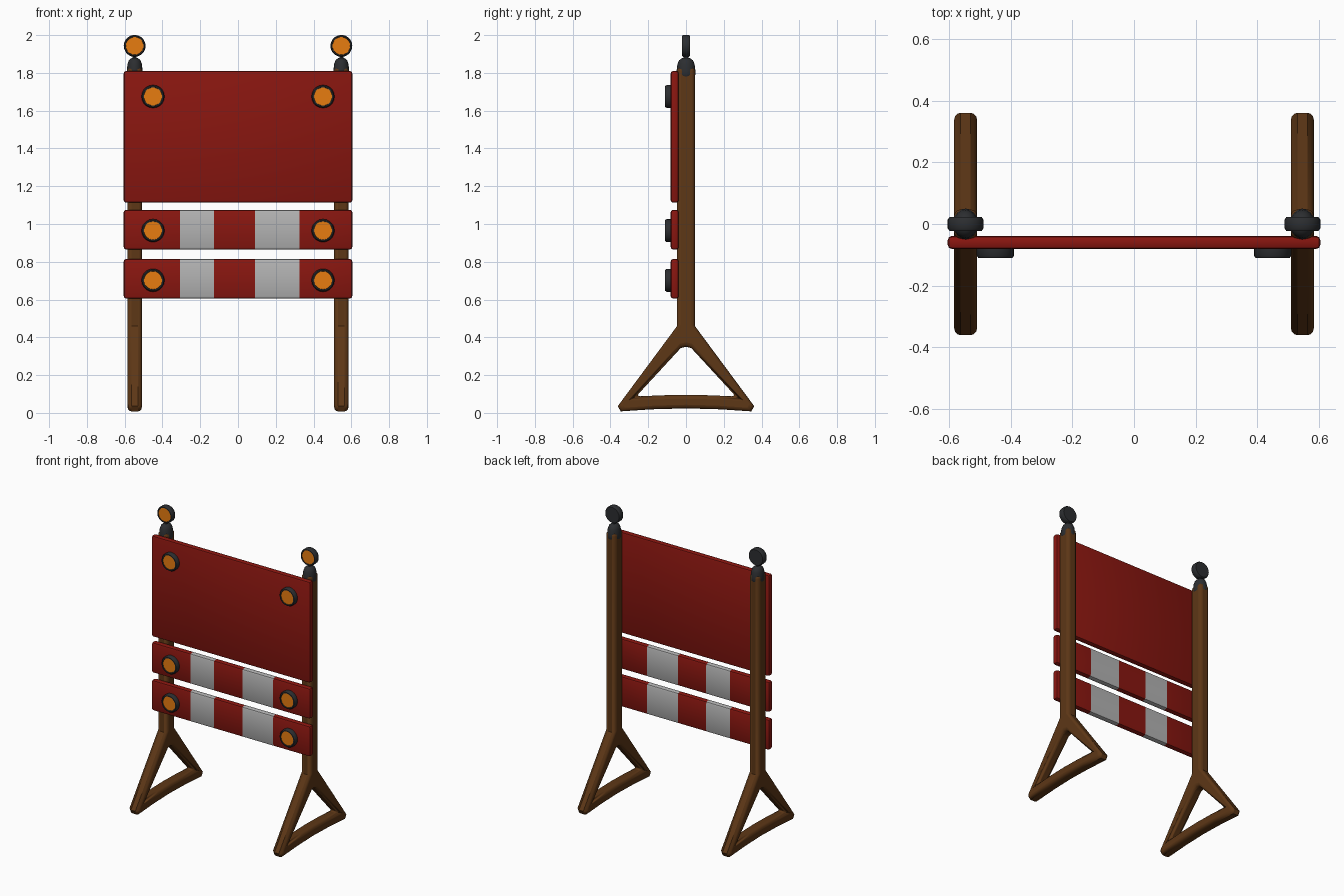
import bpy, bmesh, math
from mathutils import Vector

if "Cube" in bpy.data.objects:
    bpy.data.objects.remove(bpy.data.objects["Cube"])


def material(name, rgb):
    m = bpy.data.materials.new(name)
    m.diffuse_color = (*rgb, 1)
    m.use_nodes = True
    m.node_tree.nodes["Principled BSDF"].inputs["Base Color"].default_value = m.diffuse_color
    return m


RED = material("red_paint", (0.25, 0.008, 0.005))
WHITE = material("white_paint", (0.45, 0.45, 0.45))
WOOD = material("brown_wood", (0.11, 0.038, 0.008))
DARK = material("dark_plastic", (0.025, 0.027, 0.03))
ORANGE = material("orange_lens", (0.8, 0.2, 0.005))


def finish(name, bm, mats, angle=40):
    bmesh.ops.recalc_face_normals(bm, faces=bm.faces)
    me = bpy.data.meshes.new(name)
    bm.to_mesh(me)
    bm.free()
    ob = bpy.data.objects.new(name, me)
    bpy.context.collection.objects.link(ob)
    for m in mats:
        me.materials.append(m)
    bpy.ops.object.select_all(action='DESELECT')
    ob.select_set(True)
    bpy.context.view_layer.objects.active = ob
    bpy.ops.object.shade_smooth_by_angle(angle=math.radians(angle))
    return ob


def board(name, z0, z1, stripes=()):
    """Board with softened edges; stripes are the x ranges painted white."""
    bm = bmesh.new()
    bmesh.ops.create_cube(bm, size=1)
    for v in bm.verts:
        v.co = Vector((v.co.x * 1.21, -0.06 + v.co.y * 0.042, (z0 + z1) / 2 + v.co.z * (z1 - z0)))
    bmesh.ops.bevel(bm, geom=bm.edges[:], offset=0.013, segments=2, profile=0.5, affect='EDGES')
    for x in [x for s in stripes for x in s]:
        bmesh.ops.bisect_plane(bm, geom=bm.verts[:] + bm.edges[:] + bm.faces[:],
                               plane_co=(x, 0, 0), plane_no=(1, 0, 0))
    for f in bm.faces:
        x = f.calc_center_median().x
        f.material_index = int(any(a < x < b for a, b in stripes))
    finish(name, bm, [RED, WHITE])


def lathe(name, profile, loc, axis='Z', sx=1, sy=1, lens=0, n=20):
    """Spin (radius, height) points; the first `lens` rings of faces are orange."""
    bm = bmesh.new()
    rings = []
    for r, h in profile:
        ring = []
        for i in range(n if r else 1):
            a = 2 * math.pi * i / n
            u, w = r * math.cos(a) * sx, r * math.sin(a) * sy
            p = (u, w, h) if axis == 'Z' else (u, h, w)
            ring.append(bm.verts.new(Vector(p) + Vector(loc)))
        rings.append(ring)
    for k, (a, b) in enumerate(zip(rings, rings[1:])):
        for i in range(n):
            j = (i + 1) % n
            vs = [a[i % len(a)], a[j % len(a)], b[j % len(b)], b[i % len(b)]]
            f = bm.faces.new(list(dict.fromkeys(vs)))
            f.material_index = int(k < lens)
    finish(name, bm, [DARK, ORANGE])


def post(name, x):
    """Post and triangular foot: a side profile of quads given thickness and rounded."""
    outer = [(0, .46), (.047, .46), (.361, .036), (.346, .008), (.18, .019), (0, .024)]
    inner = [(0, .35), (.028, .343), (.264, .087), (.264, .087), (.13, .093), (0, .096)]
    bm = bmesh.new()
    cache = {}

    def vert(y, z):
        return cache.setdefault((y, z), None) or cache.update({(y, z): bm.verts.new((x - 0.0375, y, z))}) or cache[(y, z)]

    for s in (1, -1):
        quads = [(outer[i], outer[i + 1], inner[i + 1], inner[i]) for i in range(5)]
        quads.append(((0, 1.83), (.047, 1.83), (.047, .46), (0, .46)))
        for q in quads:
            bm.faces.new(list(dict.fromkeys(vert(s * y if y else 0, z) for y, z in q)))
    bmesh.ops.recalc_face_normals(bm, faces=bm.faces)
    ext = bmesh.ops.extrude_face_region(bm, geom=bm.faces[:], use_keep_orig=True)
    for v in ext["geom"]:
        if isinstance(v, bmesh.types.BMVert):
            v.co.x += 0.075
    ob = finish(name, bm, [WOOD], 35)
    b = ob.modifiers.new("rounding", 'BEVEL')
    b.width, b.segments, b.limit_method = 0.021, 3, 'ANGLE'
    b.angle_limit = math.radians(70)
    b.use_clamp_overlap = False


# Boards
board("sign_panel", 1.113, 1.81)
stripes = [(-0.307, -0.127), (0.09, 0.325)]
board("upper_rail", 0.865, 1.075, stripes)
board("lower_rail", 0.605, 0.815, stripes)

# Reflector discs, posts, caps and lamps on both sides
disc = [(0, -.025), (.048, -.025), (.049, -.031), (.055, -.031), (.061, -.022), (.061, .006), (0, .006)]
lamp = [(0, -.017), (.047, -.017), (.048, -.022), (.053, -.022), (.058, -.014),
        (.058, .014), (.053, .022), (0, .022)]
cap = [(0, 1.782), (.046, 1.782), (.05, 1.79), (.05, 1.81), (.045, 1.848), (.037, 1.866),
       (.024, 1.876), (.013, 1.88), (.013, 1.9), (0, 1.9)]
for side, s in (("left", -1), ("right", 1)):
    for row, z in (("top", 1.675), ("middle", 0.965), ("bottom", 0.702)):
        lathe(f"{row}_reflector_{side}", disc, (s * 0.45, -0.08, z), 'Y', lens=1)
    post(f"post_{side}", s * 0.547)
    lathe(f"post_cap_{side}", cap, (s * 0.547, 0, 0), sx=0.84)
    lathe(f"lamp_{side}", lamp, (s * 0.547, 0, 1.943), 'Y', lens=1)
